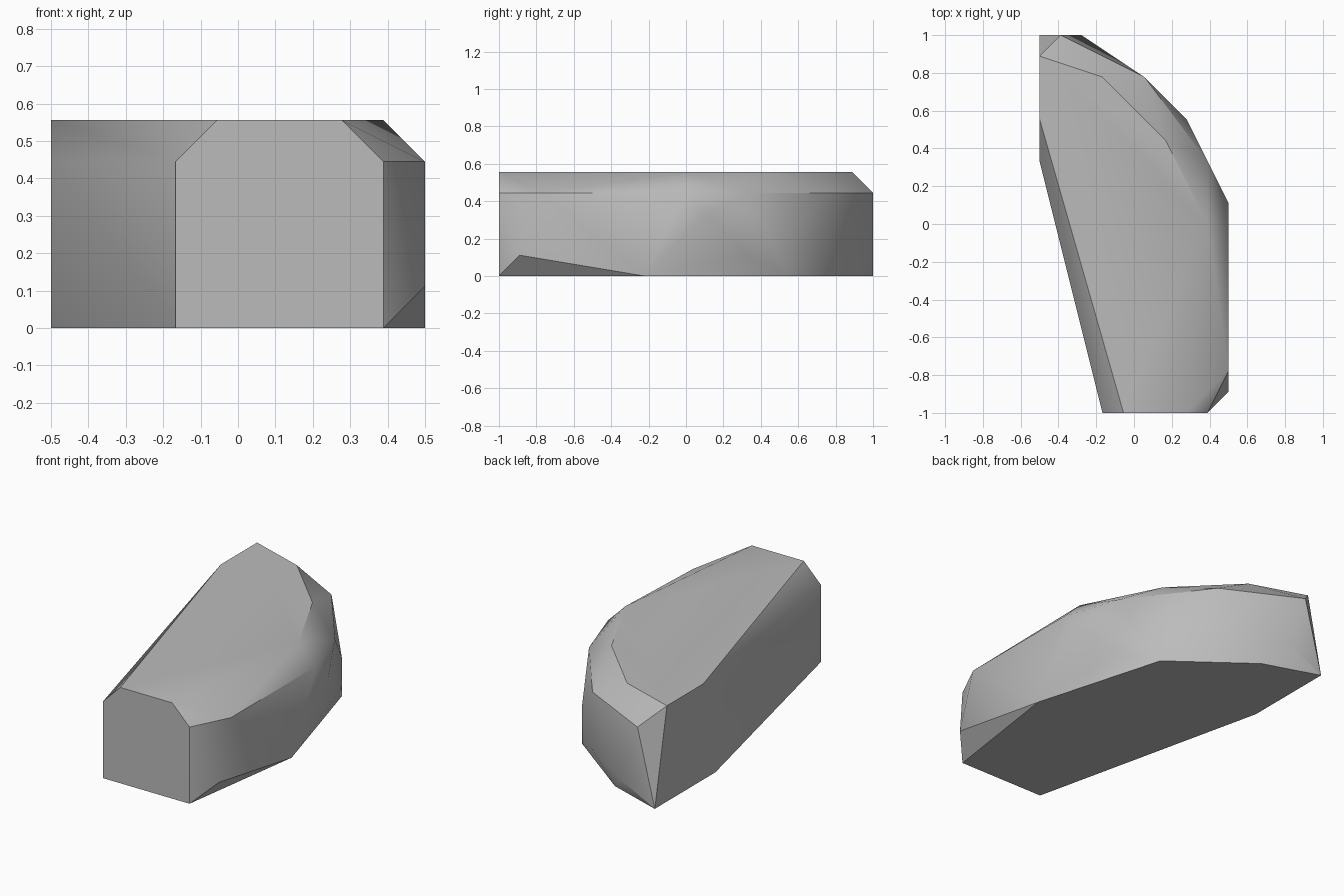
import bpy
import bmesh
from mathutils import Vector
from math import radians

default_cube = bpy.data.objects.get("Cube")
if default_cube:
    bpy.data.objects.remove(default_cube, do_unlink=True)

UNIT = 1 / 18  # the rock is chiselled on an even grid


def make_material(name, color):
    material = bpy.data.materials.new(name)
    material.use_nodes = True
    material.diffuse_color = color
    material.node_tree.nodes["Principled BSDF"].inputs["Base Color"].default_value = color
    return material


def hull_object(name, rings, material):
    """Wrap a convex skin around rings of (x, y) corners, keyed by height."""
    bm = bmesh.new()
    for height, corners in rings.items():
        for x, y in corners:
            bm.verts.new(Vector((x, y, height)) * UNIT)
    result = bmesh.ops.convex_hull(bm, input=bm.verts)
    loose = {v for v in result["geom_interior"] + result["geom_unused"]
             if isinstance(v, bmesh.types.BMVert)}
    bmesh.ops.delete(bm, geom=list(loose), context="VERTS")
    bmesh.ops.dissolve_limit(bm, angle_limit=radians(0.5),
                             verts=bm.verts, edges=bm.edges)
    bmesh.ops.recalc_face_normals(bm, faces=bm.faces)
    mesh = bpy.data.meshes.new(name)
    bm.to_mesh(mesh)
    bm.free()
    mesh.materials.append(material)
    rock = bpy.data.objects.new(name, mesh)
    bpy.context.collection.objects.link(rock)
    return rock


# Corner rings from the flat base up to the flat top
rings = {
    0: [(-3, -18), (7, -18), (9, -4), (5, 10), (-3, 16), (-9, 18), (-9, 8)],
    2: [(9, -16), (7, 6), (1, 14), (-5, 18)],
    4: [(5, 10)],
    6: [(9, 2)],
    8: [(-3, -18), (7, -18), (9, -14), (9, 0), (7, 6), (1, 14), (-7, 18), (-9, 6)],
    10: [(-1, -18), (5, -18), (7, 0), (3, 8), (-3, 14), (-9, 16), (-9, 10)],
}

stone_grey = make_material("stone grey", (0.5, 0.5, 0.5, 1))
rock = hull_object("rock", rings, stone_grey)

# Soft shading across shallow facets, crisp chiselled edges
bpy.ops.object.select_all(action="DESELECT")
rock.select_set(True)
bpy.context.view_layer.objects.active = rock
bpy.ops.object.shade_smooth_by_angle(angle=radians(30))
